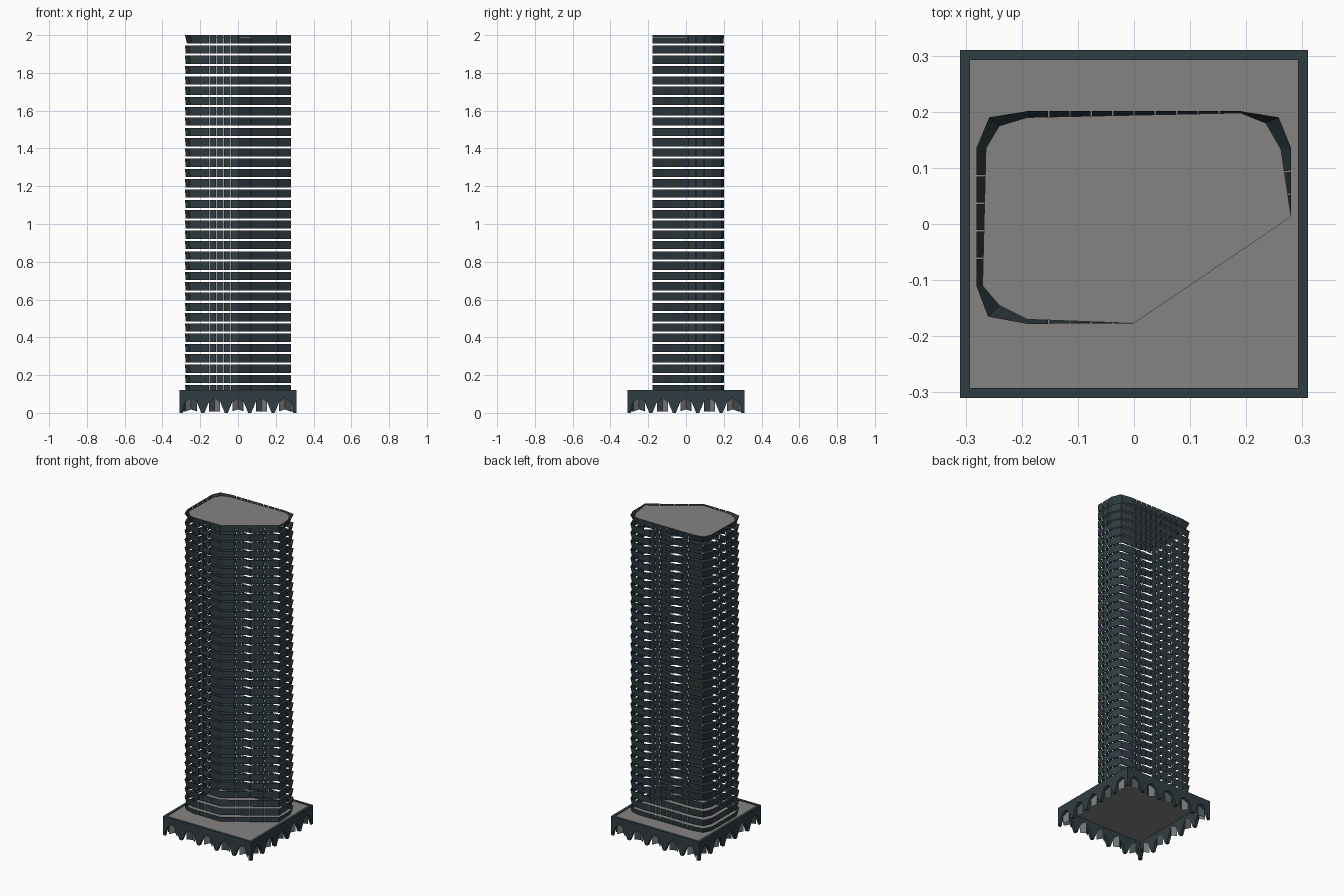
import bpy, bmesh, random
from mathutils import Matrix, Vector

random.seed(4)
cube = bpy.data.objects.get("Cube")
if cube:
    bpy.data.objects.remove(cube)


def material(name, r, g, b):
    m = bpy.data.materials.new(name)
    m.use_nodes = True
    m.diffuse_color = (r, g, b, 1)
    node = next(n for n in m.node_tree.nodes if n.type == 'BSDF_PRINCIPLED')
    node.inputs["Base Color"].default_value = (r, g, b, 1)
    node.inputs["Roughness"].default_value = 0.7
    return m


slate = material("slate", 0.030, 0.047, 0.056)
blue = material("blue slate", 0.029, 0.040, 0.058)
green = material("green slate", 0.029, 0.046, 0.047)
grey = material("concrete grey", 0.235, 0.230, 0.222)
pane = material("pane grey", 0.17, 0.18, 0.18)
dim = material("dim pane grey", 0.06, 0.075, 0.08)


def make(name, bm, *mats):
    mesh = bpy.data.meshes.new(name)
    bm.to_mesh(mesh)
    bm.free()
    for m in mats:
        mesh.materials.append(m)
    ob = bpy.data.objects.new(name, mesh)
    bpy.context.scene.collection.objects.link(ob)
    return ob


def face(bm, points, index=0):
    f = bm.faces.new([bm.verts.new(p) for p in points])
    f.material_index = index
    return f


def extrude(bm, f, offset):
    out = bmesh.ops.extrude_face_region(bm, geom=[f], use_keep_orig=True)
    moved = [v for v in out["geom"] if isinstance(v, bmesh.types.BMVert)]
    bmesh.ops.translate(bm, verts=moved, vec=offset)
    bmesh.ops.recalc_face_normals(bm, faces=bm.faces[:])


# Tower outline, counter-clockwise: top x, y, bottom x, y, panels to the next corner
OUTLINE = [
    (0, -.177, 0, -.177, 4),
    (.28, .013, .28, .013, 3),
    (.28, .135, .262, .133, 1),
    (.258, .19, .235, .18, 1),
    (.19, .201, .19, .198, 10),
    (-.19, .201, -.19, .19, 1),
    (-.258, .19, -.24, .175, 1),
    (-.281, .135, -.264, .135, 5),
    (-.281, -.11, -.27, -.11, 1),
    (-.26, -.165, -.24, -.145, 1),
    (-.19, -.178, -.19, -.17, 5),
]
PITCH, HEIGHT, SEAM, DECK = 0.0545, 0.0435, 0.0012, 0.115

# Facade: separate panels on every floor, leaning in a little at the corners
bm = bmesh.new()
for floor in range(35):
    top = 2 - floor * PITCH
    bottom = max(top - HEIGHT, DECK)
    lean = 1.0 if floor == 0 else 0.4
    for a, b in zip(OUTLINE, OUTLINE[1:] + OUTLINE[:1]):
        ta, tb = Vector((a[0], a[1], top)), Vector((b[0], b[1], top))
        la = ta.lerp(Vector((a[2], a[3], top)), lean)
        lb = tb.lerp(Vector((b[2], b[3], top)), lean)
        la.z = lb.z = bottom
        gap = SEAM / (tb - ta).length
        for i in range(a[4]):
            s = i / a[4] + (gap if i else 0)
            e = (i + 1) / a[4] - (gap if i + 1 < a[4] else 0)
            shade = random.choice((0, 0, 0, 0, 1, 2))
            face(bm, (la.lerp(lb, s), la.lerp(lb, e),
                      ta.lerp(tb, e), ta.lerp(tb, s)), shade)
make("facade_panels", bm, slate, blue, green)

# Roof, set just below the top edge
bm = bmesh.new()
roof = face(bm, [(p[2], p[3], 1.99) for p in OUTLINE])
extrude(bm, roof, (0, 0, -0.006))
make("roof", bm, grey)

# Podium deck
HALF, TOP, RIM, BAYS = 0.31, 0.12, 0.018, 5
bm = bmesh.new()
bmesh.ops.create_cube(bm, size=1)
bmesh.ops.scale(bm, vec=(2 * HALF - RIM, 2 * HALF - RIM, 0.01), verts=bm.verts)
bmesh.ops.translate(bm, vec=(0, 0, DECK - 0.003), verts=bm.verts)
make("podium_deck", bm, grey)

# Podium walls: peaked openings between piers that taper to points
step = 2 * HALF / BAYS
ARCH = [(-.054, 0), (-.03, .058), (0, .078), (.03, .058), (.054, 0)]
for side, name in enumerate(("front", "left", "back", "right")):
    turn = Matrix.Rotation(side * 1.570796, 4, 'Z')
    centres = [-HALF + step * (i + 0.5) for i in range(BAYS)]

    bm = bmesh.new()
    points = [(-HALF, -HALF, 0)]
    for c in centres:
        points += [(c + x, -HALF, z) for x, z in ARCH]
    points += [(HALF, -HALF, 0), (HALF, -HALF, TOP), (-HALF, -HALF, TOP)]
    extrude(bm, face(bm, points), (0, RIM, 0))
    make(name + "_podium_wall", bm, slate).matrix_world = turn

    # Folded panes set back in each opening
    bm = bmesh.new()
    y = -HALF + 0.012
    for i, c in enumerate(centres):
        low = 0.006 if i % 2 else 0.018
        for sign in (-1, 1):
            index = 0 if (sign < 0) == (i % 2 == 0) else 1
            corners = [(c, y + .02, low), (c + sign * .03, y, .008),
                       (c + sign * .03, y, .062), (c, y + .02, .085)]
            face(bm, corners if sign > 0 else corners[::-1], index)
    make(name + "_podium_panes", bm, pane, dim).matrix_world = turn
